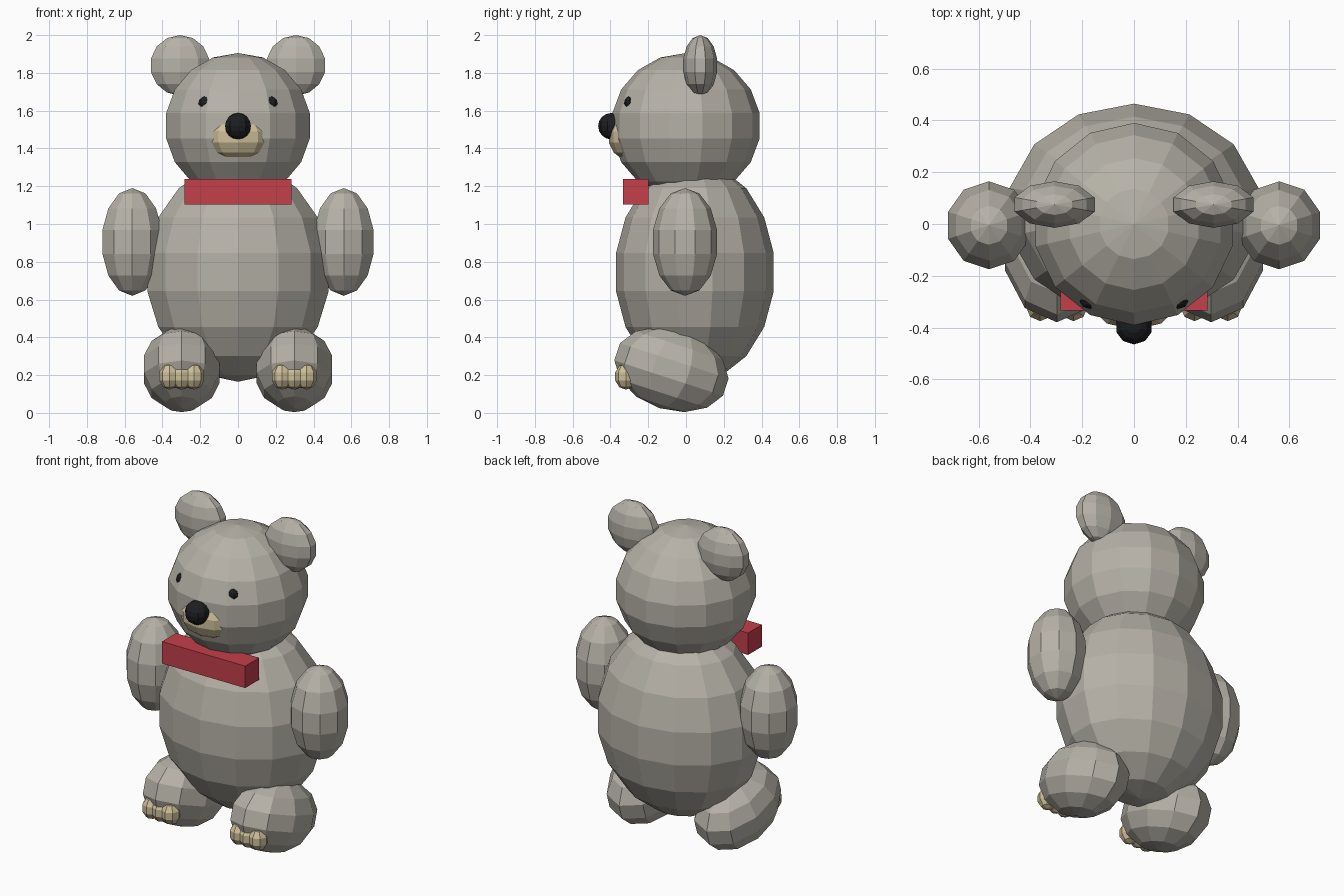
import bpy
import bmesh
import math
from mathutils import Matrix

cube = bpy.data.objects.get("Cube")
if cube:
    bpy.data.objects.remove(cube, do_unlink=True)


def make_material(name, rgb):
    mat = bpy.data.materials.new(name)
    mat.use_nodes = True
    colour = (*rgb, 1.0)
    mat.diffuse_color = colour
    bsdf = mat.node_tree.nodes["Principled BSDF"]
    bsdf.inputs["Base Color"].default_value = colour
    bsdf.inputs["Roughness"].default_value = 0.8
    return mat


FUR = make_material("grey fur", (0.47, 0.445, 0.39))
TAN = make_material("tan", (0.62, 0.52, 0.32))
BLACK = make_material("black", (0.012, 0.013, 0.015))
RED = make_material("red", (0.55, 0.05, 0.07))


def finish(name, bm, location, material):
    mesh = bpy.data.meshes.new(name)
    bm.to_mesh(mesh)
    bm.free()
    mesh.materials.append(material)
    obj = bpy.data.objects.new(name, mesh)
    obj.location = location
    bpy.context.collection.objects.link(obj)
    return obj


def ball(name, location, radii, material, segments=10, rings=7, tilt=0):
    """Faceted ellipsoid, optionally tilted about the x axis."""
    bm = bmesh.new()
    bmesh.ops.create_uvsphere(bm, u_segments=segments, v_segments=rings, radius=1)
    turn = Matrix.Rotation(math.radians(tilt), 4, "X")
    bm.transform(turn @ Matrix.Diagonal((*radii, 1)))
    return finish(name, bm, location, material)


def box(name, location, size, material):
    bm = bmesh.new()
    bmesh.ops.create_cube(bm, size=1)
    bm.transform(Matrix.Diagonal((*size, 1)))
    return finish(name, bm, location, material)


# Torso and head
ball("body", (0, 0.047, 0.745), (0.5, 0.424, 0.58), FUR, 14, 9)
ball("head", (0, 0, 1.52), (0.396, 0.396, 0.385), FUR, 14, 9)

# Face
ball("muzzle", (0, -0.28, 1.46), (0.183, 0.132, 0.13), TAN)
ball("nose", (0, -0.395, 1.518), (0.072, 0.07, 0.07), BLACK, 10, 8)

# Collar bar at the throat
box("collar", (0, -0.267, 1.172), (0.566, 0.135, 0.135), RED)

# Paired parts
for side, s in (("left", 1), ("right", -1)):
    ball(side + "_ear", (s * 0.307, 0.075, 1.84), (0.166, 0.092, 0.16), FUR)
    ball(side + "_eye", (s * 0.17, -0.298, 1.64), (0.04, 0.03, 0.037), BLACK, 8, 6)
    ball(side + "_arm", (s * 0.56, -0.005, 0.905), (0.17, 0.174, 0.285), FUR)
    ball(side + "_leg", (s * 0.298, -0.077, 0.23), (0.215, 0.31, 0.215), FUR, tilt=-18)
    for i, toe in enumerate(("inner", "middle", "outer")):
        x = s * (0.298 + (i - 1) * 0.064)
        ball(f"{side}_{toe}_toe", (x, -0.318, 0.193), (0.058, 0.06, 0.07), TAN, 8, 5)
